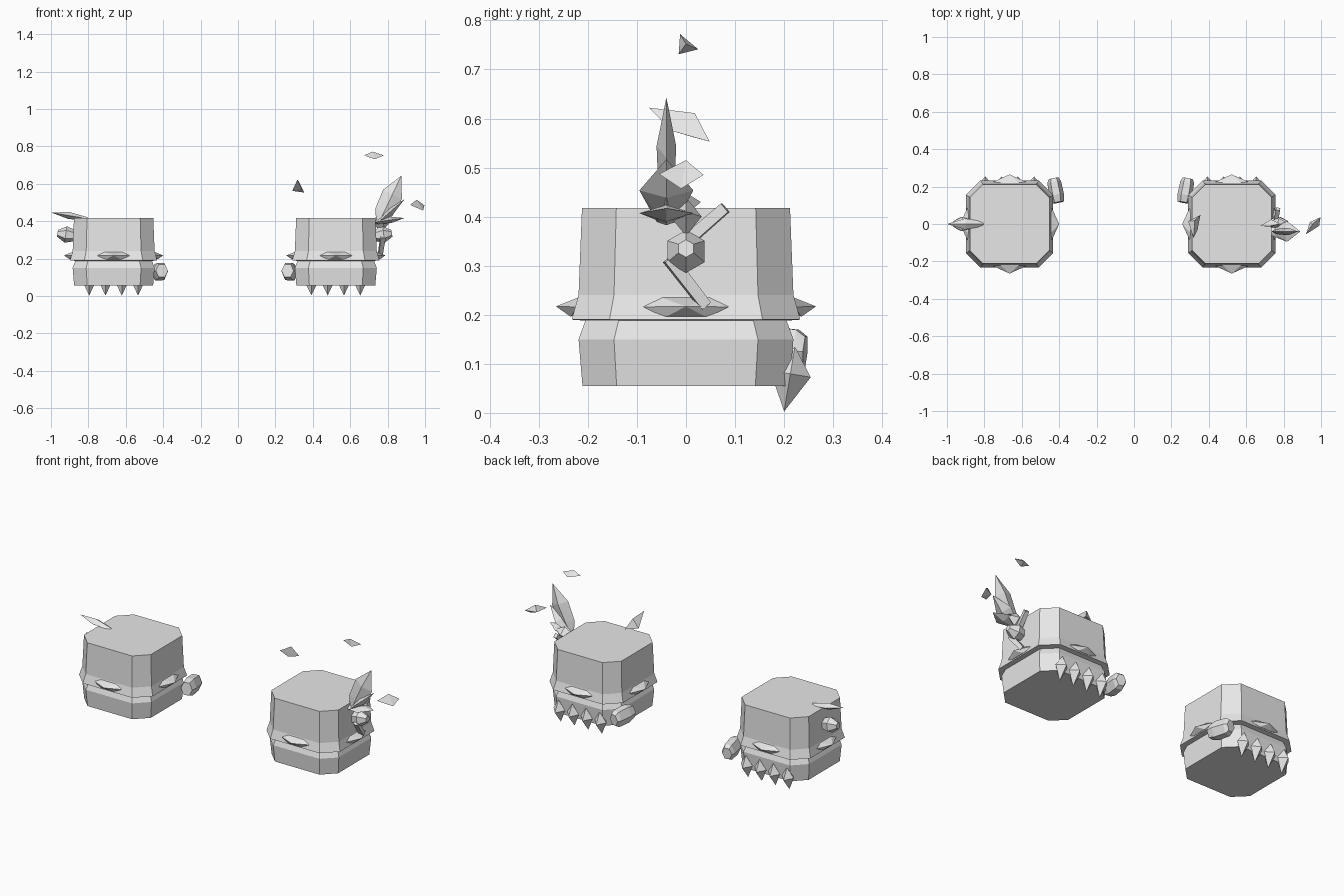
import bpy, bmesh
from math import sin, cos, pi
from mathutils import Vector

if "Cube" in bpy.data.objects:
    bpy.data.objects.remove(bpy.data.objects["Cube"], do_unlink=True)

stone = bpy.data.materials.new("light grey stone")
stone.use_nodes = True
stone.diffuse_color = (0.8, 0.8, 0.8, 1)
stone.node_tree.nodes["Principled BSDF"].inputs["Base Color"].default_value = (0.8, 0.8, 0.8, 1)


def finish(name, bm):
    bmesh.ops.recalc_face_normals(bm, faces=bm.faces[:])
    mesh = bpy.data.meshes.new(name)
    bm.to_mesh(mesh)
    bm.free()
    mesh.materials.append(stone)
    obj = bpy.data.objects.new(name, mesh)
    bpy.context.collection.objects.link(obj)
    return obj


def hull(name, points):
    """Faceted solid wrapped around a few points."""
    bm = bmesh.new()
    for p in points:
        bm.verts.new(p)
    bmesh.ops.convex_hull(bm, input=bm.verts[:])
    bmesh.ops.dissolve_limit(bm, angle_limit=0.02, verts=bm.verts[:], edges=bm.edges[:])
    return finish(name, bm)


def crystal(name, base, tip, rings, sides=4, turn=0.0):
    """Rings are (fraction along axis, side radius, upright radius)."""
    base, tip = Vector(base), Vector(tip)
    axis = (tip - base).normalized()
    ref = Vector((0, 1, 0)) if abs(axis.z) > 0.9 else Vector((0, 0, 1))
    side = axis.cross(ref).normalized()
    up = side.cross(axis)
    points = []
    for t, a, b in rings:
        centre = base.lerp(tip, t)
        for i in range(sides if a else 1):
            w = 2 * pi * i / sides + turn
            points.append(centre + side * a * cos(w) + up * b * sin(w))
    return hull(name, points)


def octagon_block(name, cx, profile):
    """Chamfered block; profile lists (height, half width)."""
    bm = bmesh.new()
    loops = []
    for z, h in profile:
        c = h * 0.67
        corners = [(h, -c), (h, c), (c, h), (-c, h), (-h, c), (-h, -c), (-c, -h), (c, -h)]
        loops.append([bm.verts.new((cx + x, y, z)) for x, y in corners])
    for low, high in zip(loops, loops[1:]):
        for i in range(8):
            j = (i + 1) % 8
            bm.faces.new((low[i], low[j], high[j], high[i]))
    bm.faces.new(loops[0])
    bm.faces.new(loops[-1])
    return finish(name, bm)


def gauntlet(label, cx, s):
    """One stone fist; s is the outward x direction."""
    def at(u, y, z):
        return (cx + s * u, y, z)

    octagon_block(label + "_fist", cx, [
        (0.055, 0.211), (0.15, 0.219), (0.188, 0.205), (0.19, 0.233),
        (0.24, 0.219), (0.418, 0.212)])

    # Slit gems, one on each side
    for k, face in enumerate(("outer", "back", "inner", "front")):
        c, n = cos(k * pi / 2), sin(k * pi / 2)
        shape = [(0.265, 0, 0.217)]
        for m in (-1, 1):
            shape += [(0.222, m * 0.095, 0.216), (0.215, m * 0.055, 0.237),
                      (0.235, m * 0.04, 0.196), (0.2, m * 0.07, 0.215)]
        hull(f"{label}_{face}_slit_gem",
             [at(d * c - w * n, d * n + w * c, z) for d, w, z in shape])

    # Finger spikes along the back
    for i in range(4):
        u = (i - 1.5) * 0.087
        crystal(f"{label}_finger_{i + 1}", at(u, 0.2, 0.003), at(u, 0.222, 0.135),
                [(0, 0, 0), (0.58, 0.037, 0.042), (1, 0, 0)])

    # Thumb on the inner side
    crystal(label + "_thumb", at(-0.258, 0.115, 0.135), at(-0.235, 0.243, 0.125),
            [(0, 0.033, 0.04), (0.3, 0.04, 0.052), (0.85, 0.037, 0.05), (1, 0.028, 0.035)], 6)

    # Stud on the outer side
    crystal(label + "_stud", at(0.19, 0, 0.32), at(0.3, 0, 0.335),
            [(0, 0.025, 0.025), (0.6, 0.044, 0.044), (1, 0.018, 0.018)], 6, pi / 6)
    return at


right = gauntlet("right", -0.665, -1)
left = gauntlet("left", 0.523, 1)

# Right fist: single horn at the upper edge
crystal("right_horn", right(0.14, 0, 0.413), right(0.335, 0, 0.447),
        [(0, 0.012, 0.008), (0.5, 0.03, 0.019), (1, 0, 0)])

# Left fist: fan of horns
crystal("left_tall_horn", (0.755, -0.04, 0.395), (0.873, -0.04, 0.643),
        [(0, 0.02, 0.01), (0.22, 0.05, 0.016), (0.6, 0.056, 0.02), (1, 0, 0)])
crystal("left_middle_horn", (0.745, -0.04, 0.39), (0.89, -0.04, 0.517),
        [(0, 0.02, 0.01), (0.5, 0.055, 0.02), (1, 0, 0)])
crystal("left_low_horn", (0.73, -0.04, 0.395), (0.89, -0.04, 0.417),
        [(0, 0.02, 0.01), (0.55, 0.055, 0.017), (1, 0, 0)])
crystal("left_small_horn", (0.72, 0, 0.39), (0.83, 0, 0.41),
        [(0, 0.015, 0.02), (0.5, 0.032, 0.04), (1, 0, 0)])

# Left fist: slanted splinters beside the stud
for name, a, b in (("upper", (0.755, -0.01, 0.34), (0.77, 0.08, 0.418)),
                   ("lower", (0.775, -0.035, 0.315), (0.76, 0.04, 0.218))):
    crystal(f"left_{name}_splinter", a, b,
            [(0, 0.018, 0.018), (1, 0.016, 0.016)], 4, pi / 4)

# Loose floating shards
hull("top_shard", [(0.675, -0.01, 0.752), (0.72, -0.012, 0.772), (0.78, 0.0, 0.752),
                   (0.735, 0.025, 0.741), (0.73, -0.015, 0.716 + 0.015)])
hull("inner_shard", [(0.318, -0.075, 0.622), (0.325, 0.018, 0.611),
                     (0.355, 0.048, 0.553), (0.29, 0.015, 0.562), (0.34, -0.03, 0.575)])
hull("outer_shard", [(0.92, -0.055, 0.487), (0.955, 0.0, 0.515), (0.997, 0.036, 0.485),
                     (0.99, -0.01, 0.457), (0.94, 0.01, 0.48)])
